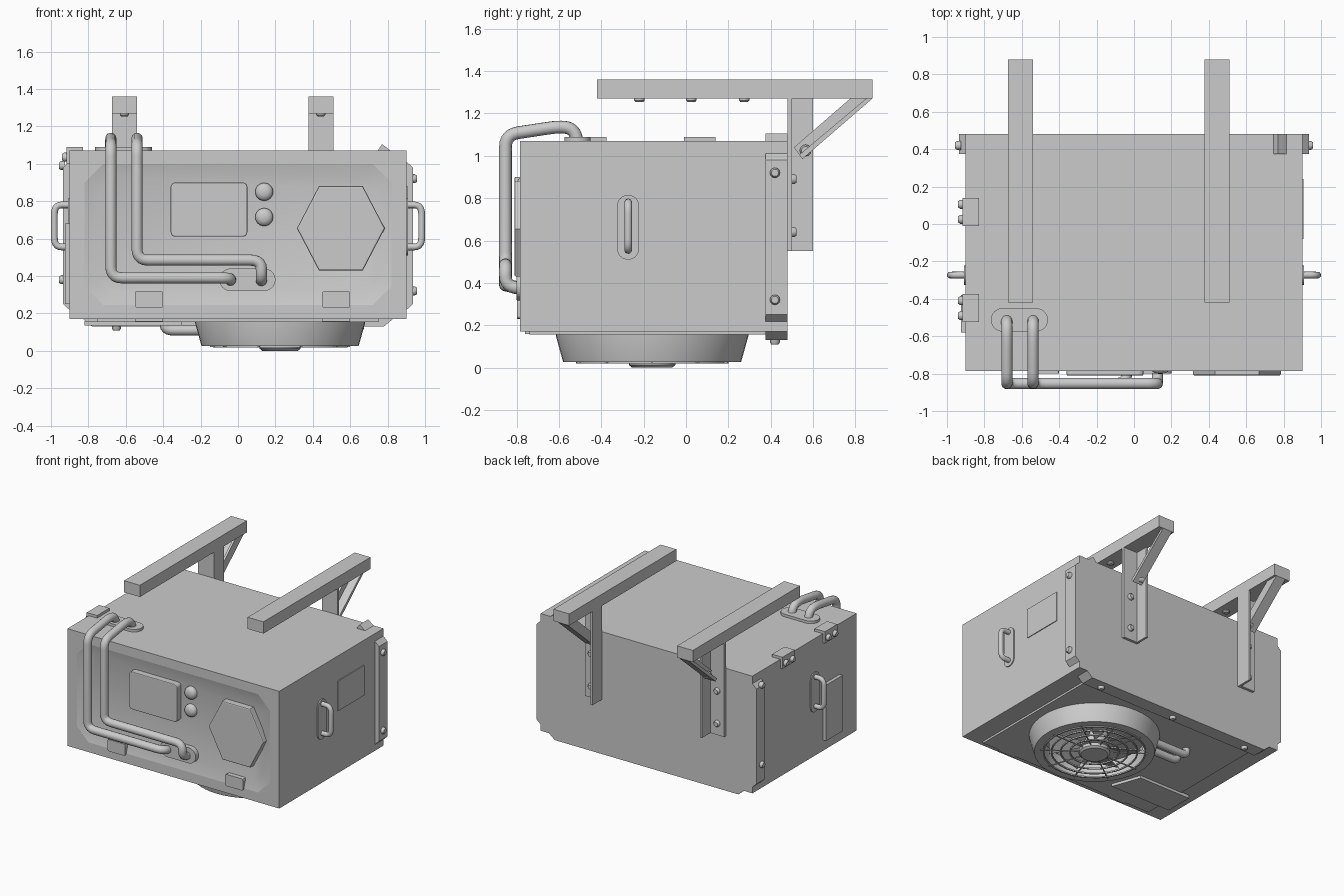
import bpy, bmesh, math
from mathutils import Vector, Matrix

if "Cube" in bpy.data.objects:
    bpy.data.objects.remove(bpy.data.objects["Cube"])

grey = bpy.data.materials.new("light_grey")
grey.diffuse_color = (0.6, 0.6, 0.6, 1)
grey.use_nodes = True
grey.node_tree.nodes["Principled BSDF"].inputs["Base Color"].default_value = grey.diffuse_color


def finish(name, bm, smooth=False):
    bmesh.ops.recalc_face_normals(bm, faces=bm.faces)
    me = bpy.data.meshes.new(name)
    bm.to_mesh(me)
    bm.free()
    ob = bpy.data.objects.new(name, me)
    bpy.context.collection.objects.link(ob)
    me.materials.append(grey)
    if smooth:
        bpy.ops.object.select_all(action='DESELECT')
        ob.select_set(True)
        bpy.context.view_layer.objects.active = ob
        bpy.ops.object.shade_smooth_by_angle(angle=math.radians(35))
    return ob


def box(name, x, y, z):
    return prism(name, [(x[0], y[0]), (x[1], y[0]), (x[1], y[1]), (x[0], y[1])], z, 'z')


def prism(name, pts, span, axis, bevel=0, smooth=False):
    """Extrude a 2D outline along an axis; outline is in the other two axes."""
    place = {'x': lambda a, b, t: (t, a, b), 'y': lambda a, b, t: (a, t, b),
             'z': lambda a, b, t: (a, b, t)}[axis]
    bm = bmesh.new()
    rings = [[bm.verts.new(place(a, b, t)) for a, b in pts] for t in span]
    n = len(pts)
    for i in range(n):
        j = (i + 1) % n
        bm.faces.new((rings[0][i], rings[0][j], rings[1][j], rings[1][i]))
    caps = [bm.faces.new(r) for r in rings]
    if bevel:
        bmesh.ops.bevel(bm, geom=list(caps[0].edges), offset=bevel, segments=2,
                        profile=0.5, affect='EDGES')
    return finish(name, bm, smooth)


def rounded(a0, a1, b0, b1, r, seg=4):
    """Rounded rectangle outline."""
    pts = []
    for k, (cx, cy) in enumerate([(a1 - r, b1 - r), (a0 + r, b1 - r), (a0 + r, b0 + r), (a1 - r, b0 + r)]):
        for s in range(seg + 1):
            t = math.pi / 2 * (k + s / seg)
            pts.append((cx + r * math.cos(t), cy + r * math.sin(t)))
    return pts


def tube(name, pts, r, bend=0.06, sides=14):
    """Round pipe along a path with rounded corners."""
    pts = [Vector(p) for p in pts]
    path = [pts[0]]
    for a, p, b in zip(pts, pts[1:], pts[2:]):
        d1, d2 = a - p, b - p
        u = p + d1.normalized() * min(bend, d1.length * 0.49)
        v = p + d2.normalized() * min(bend, d2.length * 0.49)
        path += [u * (1 - t) ** 2 + p * 2 * t * (1 - t) + v * t * t for t in (0, .2, .4, .6, .8, 1)]
    path.append(pts[-1])
    bm = bmesh.new()
    rings, side = [], None
    for i, p in enumerate(path):
        d = (path[min(i + 1, len(path) - 1)] - path[max(i - 1, 0)]).normalized()
        side = (d.orthogonal() if side is None else side - d * side.dot(d)).normalized()
        up = d.cross(side)
        rings.append([bm.verts.new(p + r * (side * math.cos(t) + up * math.sin(t)))
                      for t in (2 * math.pi * k / sides for k in range(sides))])
    for r0, r1 in zip(rings, rings[1:]):
        for k in range(sides):
            j = (k + 1) % sides
            bm.faces.new((r0[k], r0[j], r1[j], r1[k]))
    bm.faces.new(rings[0])
    bm.faces.new(rings[-1])
    return finish(name, bm, True)


def lathe(name, profile, loc, axis=(0, 0, 1), sides=24):
    """Spin (radius, height) points about an axis."""
    bm = bmesh.new()
    vs = [bm.verts.new((r, 0, z)) for r, z in profile]
    es = [bm.edges.new(e) for e in zip(vs, vs[1:])]
    bmesh.ops.spin(bm, geom=vs + es, cent=(0, 0, 0), axis=(0, 0, 1), angle=2 * math.pi, steps=sides)
    bmesh.ops.remove_doubles(bm, verts=bm.verts, dist=1e-5)
    rot = Vector((0, 0, 1)).rotation_difference(Vector(axis)).to_matrix().to_4x4()
    bmesh.ops.transform(bm, matrix=Matrix.Translation(loc) @ rot, verts=bm.verts)
    return finish(name, bm, True)


def bolt(name, loc, axis, r=0.024, h=0.022):
    return lathe(name, [(0, -0.01), (r, -0.01), (r, h * .5), (r * .7, h), (0, h)], loc, axis, 12)


# Main housing with a shallow chamfered recess in the front
X, Y0, Y1, Z0, Z1 = 0.9, -0.785, 0.48, 0.17, 1.07


def octagon(hx, z0, z1, c, y):
    return [(hx - c, y, z1), (hx, y, z1 - c), (hx, y, z0 + c), (hx - c, y, z0),
            (c - hx, y, z0), (-hx, y, z0 + c), (-hx, y, z1 - c), (c - hx, y, z1)]


bm = bmesh.new()
corners = [(X, Z1), (X, Z0), (-X, Z0), (-X, Z1)]
front = [bm.verts.new((x, Y0, z)) for x, z in corners]
back = [bm.verts.new((x, Y1, z)) for x, z in corners]
rim = [bm.verts.new(p) for p in octagon(0.82, 0.245, 1.0, 0.1, Y0)]
floor = [bm.verts.new(p) for p in octagon(0.74, 0.315, 0.93, 0.07, Y0 + 0.022)]
for i in range(4):
    j = (i + 1) % 4
    bm.faces.new((front[i], front[j], back[j], back[i]))
    bm.faces.new((front[i], rim[2 * i], rim[2 * i + 1]))
    bm.faces.new((front[i], rim[2 * i + 1], rim[(2 * i + 2) % 8], front[j]))
for i in range(8):
    j = (i + 1) % 8
    bm.faces.new((rim[i], rim[j], floor[j], floor[i]))
bm.faces.new(floor)
bm.faces.new(back)
housing = finish("housing", bm, True)
for e in housing.data.edges:
    a, b = (housing.data.vertices[v].co for v in e.vertices)
    if a.y < Y0 + .001 and b.y < Y0 + .001:
        e.use_edge_sharp = True

# Front fittings
prism("screen", rounded(-0.36, 0.05, 0.61, 0.9, 0.025), (-0.81, -0.75), 'y', 0.006)
hexagon = [(0.55 + 0.235 * math.cos(k * math.pi / 3), 0.655 + 0.26 * math.sin(k * math.pi / 3)) for k in range(6)]
prism("hexagon_cover", hexagon, (-0.81, -0.75), 'y', 0.008)
for z in (0.85, 0.715):
    lathe("knob", [(0.048, -0.02), (0.048, 0.012), (0.04, 0.026), (0.024, 0.034), (0, 0.037)],
          (0.14, -0.765, z), (0, -1, 0))
prism("front_pipe_plate", rounded(-0.1, 0.2, 0.32, 0.44, 0.06, 8), (-0.80, -0.75), 'y')
prism("top_pipe_plate", rounded(-0.765, -0.46, -0.575, -0.45, 0.0625, 8), (1.06, 1.09), 'z')
for x in (-0.475, 0.525):
    prism("front_clip", rounded(x - .075, x + .075, .23, .32, .012, 2), (-0.798, -0.75), 'y')
    box("bottom_clip", (x - .075, x + .075), (-0.76, -0.66), (0.158, 0.18))

# Front pipes
tube("outer_pipe", [(-.68, -.51, 1.06), (-.68, -.53, 1.125), (-.68, -.59, 1.14), (-.68, -.853, 1.1), (-.68, -.853, .39),
                    (-.04, -.853, .39), (-.04, -.76, .37)], 0.03)
tube("inner_pipe", [(-.54, -.51, 1.06), (-.54, -.53, 1.125), (-.54, -.59, 1.14), (-.54, -.853, 1.1), (-.54, -.853, .485),
                    (.125, -.853, .485), (.125, -.853, .385), (.125, -.76, .37)], 0.03)

# Side handles, back flanges and flange bolts
for s in (-1, 1):
    prism("handle_plate", rounded(-.325, -.222, .51, .815, .05, 6), (s * .88, s * .908), 'x')
    tube("handle", [(s * .9, -.273, .555), (s * .982, -.273, .555), (s * .982, -.273, .78), (s * .9, -.273, .78)], .018, .05)
    prism("side_flange", [(s * .88, .2), (s * .935, .25), (s * .935, .98), (s * .88, 1.03)], (.375, .48), 'y')
    for z in ((.32, .92) if s > 0 else (.38, .99)):
        bolt("flange_bolt", (s * .935, .42, z), (s, 0, 0))
prism("bottom_flange", [(-.78, .13), (.78, .13), (.84, .18), (-.84, .18)], (.375, .48), 'y')
for x in (-.65, 0, .65):
    bolt("bottom_bolt", (x, .42, .13), (0, 0, -1))
prism("top_corner_tab", [(.74, 1.06), (.77, 1.105), (.83, 1.06)], (.375, .48), 'y')

# Side panels and top hinges
box("right_panel", (.89, .906), (-.08, .24), (.65, .88))
box("left_panel", (-.925, -.89), (-.58, -.38), (.25, .68))
for y in (-.45, .065):
    box("hinge_top", (-.918, -.83), (y - .075, y + .075), (1.06, 1.09))
    box("hinge_side", (-.918, -.89), (y - .075, y + .075), (1.0, 1.09))
    for d in (-.04, .04):
        bolt("hinge_bolt", (-.918, y + d, 1.035), (-1, 0, 0))

# Mounting brackets: top bar, angle leg, diagonal brace
for cx, s in ((-.607, 1), (.443, -1)):
    def span(a, b):
        return tuple(sorted((cx + s * a, cx + s * b)))
    box("top_bar", span(-.067, .067), (-.42, .88), (1.27, 1.36))
    box("leg_web", span(.05, .067), (.48, .60), (.55, 1.27))
    box("leg_wall_flange", span(-.067, .067), (.48, .50), (.55, 1.27))
    prism("brace_web", [(.51, 1.04), (.55, .985), (.88, 1.27), (.775, 1.27)], span(.033, .05), 'x')
    prism("brace_flange", [(.535, 1.005), (.55, .985), (.88, 1.27), (.85, 1.27)], span(-.03, .05), 'x')
    bolt("brace_bolt", (cx + s * .035, .565, 1.025), (-s, 0, 0), .028, .03)
    for z in (.64, .89):
        bolt("leg_bolt", (cx - s * .01, .50, z), (0, 1, 0))
    for y in (-.22, .025, .275):
        bolt("bar_bolt", (cx, y, 1.27), (0, 0, -1), .025, .016)

# Underside plates and pipes
box("base_plate", (-.75, .75), (-.74, .375), (.155, .18))
prism("service_plate", [(-.82, -.6), (-.3, -.6), (-.38, -.38), (-.82, -.38)], (.135, .16), 'z')
for y in (.0, .1):
    tube("lower_pipe", [(-.39, y, .165), (-.39, y, .11), (-.1, y, .11)], .028, .045)

# Fan: tapered cowl, blades, wire guard
F = (.225, -.16, 0)
lathe("fan_cowl", [(.455, .16), (.455, .15), (.42, .025), (.36, .025), (.36, .15), (0, .15)], F, sides=48)
lathe("fan_hub", [(0, .15), (.1, .15), (.1, .06), (0, .06)], F)
bm = bmesh.new()
for k in range(7):
    a = k * math.tau / 7
    vs = [bm.verts.new((F[0] + r * math.cos(a + t), F[1] + r * math.sin(a + t), z))
          for r, t, z in ((.08, 0, .07), (.33, -.1, .06), (.33, .5, .13), (.08, .6, .12))]
    bm.faces.new(vs)
blades = finish("fan_blades", bm)
blades.modifiers.new("thickness", 'SOLIDIFY').thickness = .008
for r in (.17, .235, .3, .355):
    bm = bmesh.new()
    lathe("guard_ring", [(r - .005, .018), (r + .005, .018), (r + .005, .028), (r - .005, .028), (r - .005, .018)], F, sides=32)
    bm.free()
for k in range(10):
    a = k * math.tau / 10
    d = Vector((math.cos(a), math.sin(a), 0))
    c = Vector((F[0], F[1], .024))
    tube("guard_spoke", [c + d * .08, c + d * .375], .005, sides=6)
lathe("guard_cap", [(0, .035), (.11, .035), (.11, .012), (.095, 0), (0, 0)], F)
